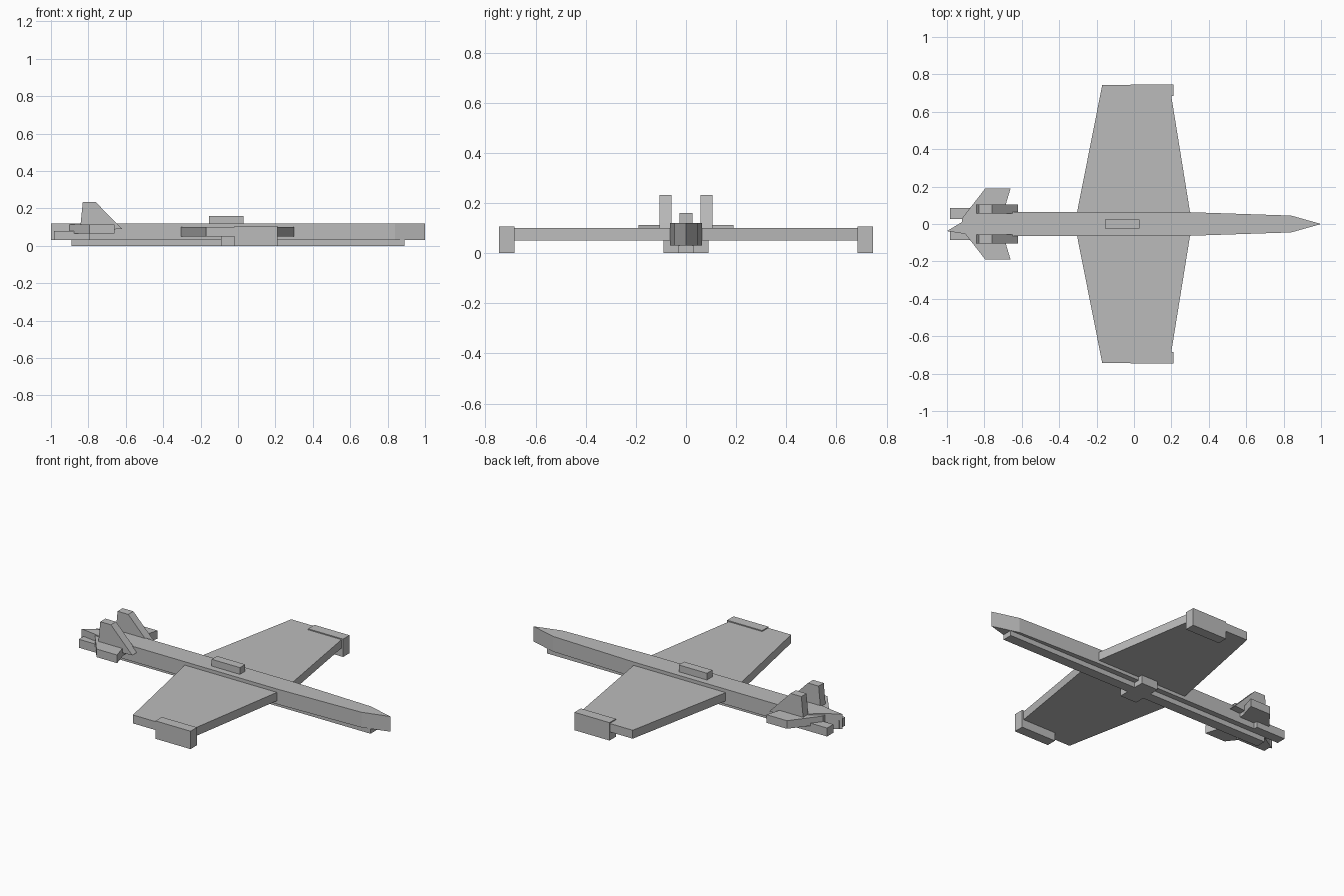
import bpy
import bmesh

# Remove the default object
cube = bpy.data.objects.get("Cube")
if cube:
    bpy.data.objects.remove(cube, do_unlink=True)

# Single flat colour
grey = bpy.data.materials.new("plain grey")
grey.use_nodes = True
colour = (0.5, 0.5, 0.5, 1)
grey.diffuse_color = colour
grey.node_tree.nodes["Principled BSDF"].inputs["Base Color"].default_value = colour


def prism(name, outline, low, high, upright=False):
    """Extrude an outline: plan (x, y) along z, or upright (x, z) along y."""
    def place(point, depth):
        a, b = point
        return (a, depth, b) if upright else (a, b, depth)

    bm = bmesh.new()
    bottom = [bm.verts.new(place(p, low)) for p in outline]
    top = [bm.verts.new(place(p, high)) for p in outline]
    bm.faces.new(bottom)
    bm.faces.new(top)
    for i in range(len(outline)):
        j = (i + 1) % len(outline)
        bm.faces.new((bottom[i], bottom[j], top[j], top[i]))
    bmesh.ops.recalc_face_normals(bm, faces=bm.faces)
    mesh = bpy.data.meshes.new(name)
    bm.to_mesh(mesh)
    bm.free()
    mesh.materials.append(grey)
    obj = bpy.data.objects.new(name, mesh)
    bpy.context.collection.objects.link(obj)
    return obj


def box(name, x, y, z):
    return prism(name, [(x[0], y[0]), (x[1], y[0]), (x[1], y[1]), (x[0], y[1])], *z)


# Fuselage with pointed nose and skewed tail tip
prism("fuselage", [
    (1, 0), (0.84, 0.045), (0.3, 0.063), (-0.85, 0.063), (-0.92, 0.01),
    (-1, -0.038), (-0.92, -0.05), (-0.85, -0.063), (0.3, -0.063), (0.84, -0.045),
], 0.03, 0.12)

# Keel, belly block and canopy
box("keel", (-0.89, 0.89), (-0.03, 0.03), (0, 0.035))
box("belly_block", (-0.09, 0.02), (-0.09, 0.09), (0, 0.055))
box("canopy", (-0.155, 0.03), (-0.025, 0.025), (0.11, 0.16))

# Paired parts
wing = [(-0.317, 0), (-0.305, 0.06), (-0.17, 0.742),
        (0.19, 0.742), (0.3, 0.06), (0.31, 0)]
tailplane = [(-0.92, 0), (-0.92, 0.03), (-0.795, 0.19),
             (-0.66, 0.19), (-0.69, 0.09), (-0.69, 0)]
fin = [(-0.845, 0.08), (-0.83, 0.233), (-0.76, 0.233), (-0.65, 0.12), (-0.62, 0.09)]

for side, s in (("left", 1), ("right", -1)):
    def flip(points):
        return [(x, s * y) for x, y in points]

    def span(a, b):
        return sorted((s * a, s * b))

    prism(side + "_wing", flip(wing), 0.05, 0.1)
    prism(side + "_tailplane", flip(tailplane), 0.065, 0.113)
    prism(side + "_fin", fin, *span(0.057, 0.105), upright=True)
    box(side + "_wing_tip_pod", (-0.02, 0.21), span(0.685, 0.745), (0, 0.106))
    box(side + "_nozzle", (-0.985, -0.79), span(0.027, 0.085), (0.03, 0.08))
